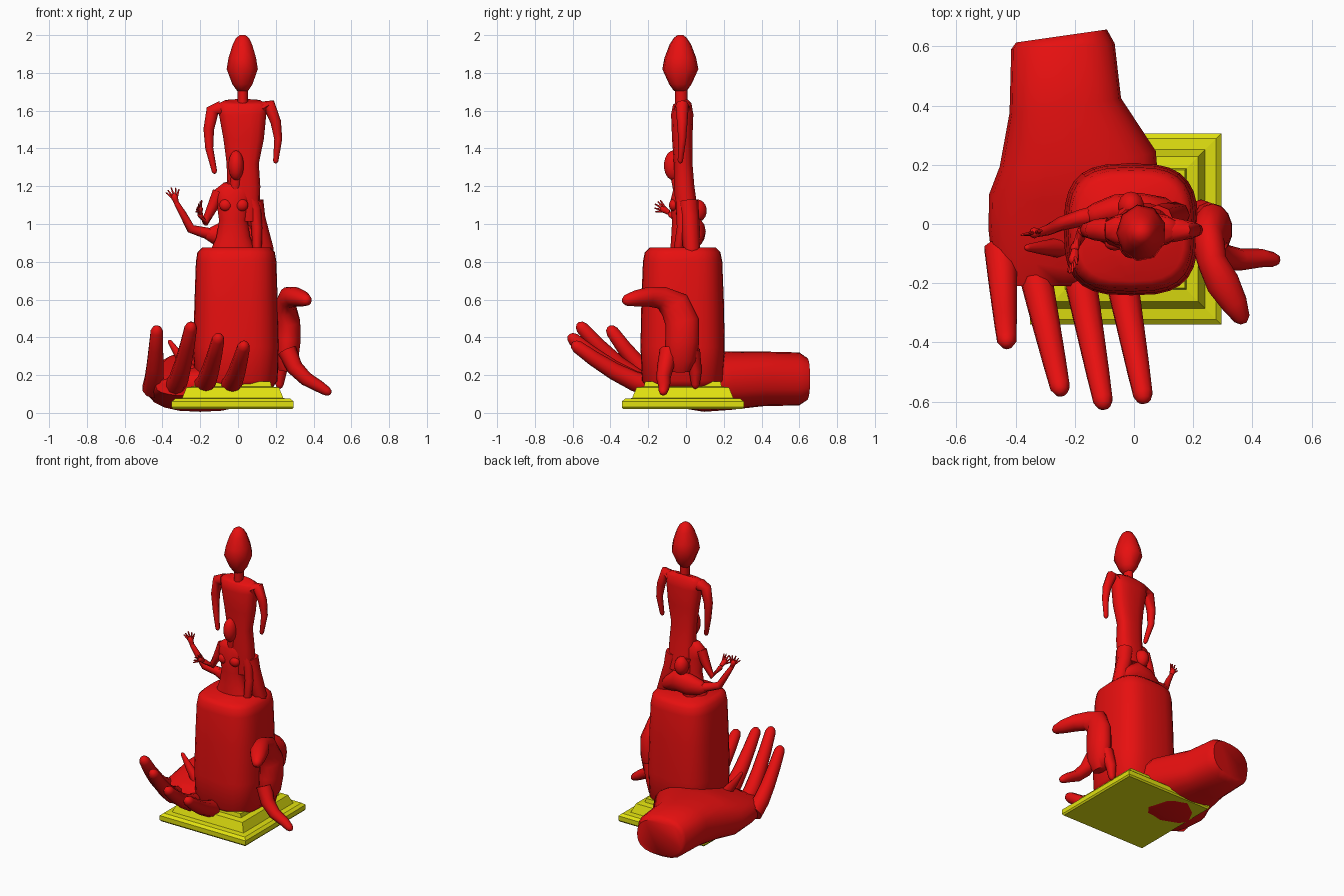
import bpy
import bmesh
from math import cos, sin, pi
from mathutils import Vector

default = bpy.data.objects.get("Cube")
if default:
    bpy.data.objects.remove(default, do_unlink=True)

X_AXIS, Y_AXIS, Z_AXIS = Vector((1, 0, 0)), Vector((0, 1, 0)), Vector((0, 0, 1))


def material(name, colour):
    mat = bpy.data.materials.new(name)
    mat.use_nodes = True
    mat.diffuse_color = colour
    mat.node_tree.nodes["Principled BSDF"].inputs["Base Color"].default_value = colour
    return mat


RED = material("bright red", (.8, .005, .005, 1))
YELLOW = material("yellow", (.75, .75, .005, 1))


def finish(name, bm, mat, angle):
    bmesh.ops.recalc_face_normals(bm, faces=bm.faces)
    mesh = bpy.data.meshes.new(name)
    bm.to_mesh(mesh)
    bm.free()
    mesh.materials.append(mat)
    obj = bpy.data.objects.new(name, mesh)
    bpy.context.collection.objects.link(obj)
    bpy.ops.object.select_all(action='DESELECT')
    obj.select_set(True)
    bpy.context.view_layer.objects.active = obj
    if angle:
        bpy.ops.object.shade_smooth_by_angle(angle=angle)
    return obj


def power(value, exponent):
    return (1 if value >= 0 else -1) * abs(value) ** exponent


def loft(name, sections, reference=Y_AXIS, sides=12, squareness=2, mat=RED):
    """Skin rings along a path; each section is x, y, z, radius[, second radius]."""
    bm = bmesh.new()
    centres = [Vector(s[:3]) for s in sections]
    last = len(sections) - 1
    rings = []
    for i, section in enumerate(sections):
        tangent = (centres[min(i + 1, last)] - centres[max(i - 1, 0)]).normalized()
        across = tangent.cross(reference).normalized()
        other = across.cross(tangent)
        ring = []
        for k in range(sides):
            angle = 2 * pi * k / sides
            u = power(cos(angle), 2 / squareness) * section[3]
            v = power(sin(angle), 2 / squareness) * section[-1]
            ring.append(bm.verts.new(centres[i] + across * u + other * v))
        rings.append(ring)
    for low, high in zip(rings, rings[1:]):
        for k in range(sides):
            n = (k + 1) % sides
            bm.faces.new((low[k], low[n], high[n], high[k]))
    bm.faces.new(rings[0])
    bm.faces.new(rings[-1])
    return finish(name, bm, mat, pi / 3)


def limb(name, points, thick, thin, reference=Y_AXIS, sides=8):
    """Tapered tube with a rounded tip."""
    count = len(points) - 1
    sections = [(*p, thick + (thin - thick) * i / count) for i, p in enumerate(points)]
    end = Vector(points[-1])
    step = (end - Vector(points[-2])).normalized() * thin
    sections.append((*(end + step * .7), thin * .7))
    sections.append((*(end + step), thin * .25))
    return loft(name, sections, reference, sides)


def blob(name, centre, size):
    bm = bmesh.new()
    bmesh.ops.create_uvsphere(bm, u_segments=14, v_segments=9, radius=1)
    bmesh.ops.scale(bm, vec=Vector(size), verts=bm.verts)
    bmesh.ops.translate(bm, vec=Vector(centre), verts=bm.verts)
    return finish(name, bm, RED, pi)


def small_hand(name, wrist, direction, spread):
    """Palm and five splayed fingers."""
    wrist, direction, spread = Vector(wrist), Vector(direction).normalized(), Vector(spread)
    palm = wrist + direction * .035
    limb(name + "_palm", [wrist, wrist + direction * .02, palm], .013, .019)
    for i in range(5):
        fan = (i - 2) / 2
        base = palm + spread * fan * .015
        tip = base + (direction + spread * fan * .7).normalized() * (.05 - .012 * abs(fan))
        limb(f"{name}_finger_{i}", [base, (base + tip) / 2, tip], .007, .004, X_AXIS + Z_AXIS * .3, 6)


# Stepped square plinth
bm = bmesh.new()
rings = []
for half, z in ((.315, .02), (.323, .03), (.323, .06), (.305, .075), (.268, .078),
                (.245, .135), (.205, .14), (.2, .165)):
    rings.append([bm.verts.new((-.028 + half * sx, -.017 + half * sy, z))
                  for sx, sy in ((-1, -1), (1, -1), (1, 1), (-1, 1))])
for low, high in zip(rings, rings[1:]):
    for k in range(4):
        n = (k + 1) % 4
        bm.faces.new((low[k], low[n], high[n], high[k]))
bm.faces.new(rings[0])
bm.faces.new(rings[-1])
finish("plinth", bm, YELLOW, 0)

# Rounded drum
loft("drum", [(-.01, -.018, z, rx, ry) for z, rx, ry in (
    (.13, .19, .19), (.17, .22, .215), (.35, .227, .223), (.6, .22, .218),
    (.8, .213, .21), (.85, .205, .2), (.875, .18, .175))], sides=28, squareness=3)

# Large open hand: wrist and palm, then fingers
loft("large_palm", [
    (-.245, .635, .18, .155, .115), (-.24, .6, .18, .175, .14), (-.232, .4, .18, .19, .145),
    (-.19, .22, .17, .265, .155), (-.2, .08, .15, .29, .145),
    (-.21, -.06, .14, .285, .11), (-.235, -.15, .14, .25, .085),
    (-.235, -.21, .14, .2, .05)], Z_AXIS, 20, 2.5)
fingers = (("little", (-.45, -.08), (-.43, -.39), .43), ("ring", (-.34, -.14), (-.25, -.55), .45),
           ("middle", (-.19, -.14), (-.105, -.595), .39), ("index", (-.05, -.14), (.03, -.575), .35))
for name, base, tip, height in fingers:
    start, end = Vector((*base, .13)), Vector((*tip, height))
    path = []
    for t in (0, .3, .55, .8, 1):
        point = start.lerp(end, t)
        point.z = .13 + (height - .13) * t ** 1.5
        path.append(point)
    limb(name + "_finger", path, .058, .034, X_AXIS, 10)
limb("thumb_tip", [(-.25, -.08, .22), (-.31, -.08, .3), (-.36, -.08, .375)], .035, .012)

# Animal leaning on the drum
loft("animal_body", [
    (.25, -.03, .22, .05, .035), (.26, -.03, .28, .085, .06), (.265, -.02, .38, .09, .068),
    (.265, -.02, .48, .09, .066), (.25, -.06, .57, .085, .055), (.265, -.13, .61, .06, .05),
    (.3, -.2, .615, .052, .058), (.34, -.27, .605, .042, .045),
    (.365, -.32, .595, .028, .028), (.37, -.335, .593, .012, .012)], X_AXIS, 14)
limb("animal_front_leg", [(.26, -.09, .33), (.3, -.11, .24), (.36, -.12, .18),
                          (.43, -.115, .14), (.47, -.12, .115)], .05, .025)
limb("animal_rear_leg", [(.25, .03, .33), (.225, .05, .22), (.22, .05, .15)], .045, .022)

# Tall figure
loft("tall_torso", [(x, y, z, rx, ry) for x, y, z, rx, ry in (
    (.03, .01, 1.02, .085, .06), (.03, -.01, 1.2, .088, .055), (.025, -.015, 1.32, .085, .05),
    (.03, -.02, 1.45, .107, .055), (.025, -.02, 1.58, .125, .06),
    (.025, -.02, 1.635, .135, .05), (.025, -.025, 1.65, .1, .035))], sides=14, squareness=2.6)
loft("tall_neck", [(.025, -.025, z, .028, .033) for z in (1.62, 1.75)], sides=8)
loft("tall_head", [(.025, -.03, z, rx, ry) for z, rx, ry in (
    (1.705, .03, .035), (1.74, .055, .06), (1.82, .085, .097), (1.88, .075, .085),
    (1.95, .053, .058), (1.985, .035, .035), (2, .015, .015))], sides=9)
limb("tall_right_arm", [(-.09, -.02, 1.61), (-.135, -.02, 1.6), (-.155, -.02, 1.5),
                        (-.152, -.02, 1.4), (-.125, -.04, 1.28)], .042, .014)
limb("tall_left_arm", [(.13, -.02, 1.61), (.165, -.02, 1.63), (.2, -.02, 1.54),
                       (.213, -.02, 1.45), (.2, -.03, 1.335)], .042, .014)
for name, hip, foot in (("left", .08, .145), ("right", -.01, -.06)):
    limb(f"tall_{name}_leg", [(hip, .01, 1.12), (hip + .015, .02, 1.03), (foot, .03, .86)], .055, .045)

# Small seated figure in front
loft("seated_torso", [(-.025, y, z, rx, ry) for y, z, rx, ry in (
    (-.02, .86, .12, .065), (-.02, .93, .09, .06), (-.02, 1.02, .075, .055),
    (-.025, 1.12, .09, .06), (-.02, 1.18, .1, .05), (-.03, 1.215, .055, .035))], sides=14)
limb("seated_neck", [(-.015, -.04, 1.19), (-.01, -.06, 1.27)], .03, .025)
blob("seated_head", (-.01, -.065, 1.31), (.042, .052, .08))
for x in (-.065, .02):
    blob("seated_chest", (x, -.065, 1.1), (.035, .025, .032))
limb("seated_right_arm", [(-.1, -.02, 1.17), (-.135, -.02, 1.09), (-.175, -.03, 1.01),
                          (-.2, -.08, 1.05)], .035, .016)
small_hand("seated_right_hand", (-.2, -.09, 1.06), (-.1, -.8, .5), (.4, .3, .8))
limb("seated_left_arm", [(.06, -.02, 1.17), (.09, -.02, 1.08), (.1, -.02, .98), (.1, -.04, .87)], .036, .025)

# Crouching figure behind, with a raised arm
loft("crouching_body", [
    (.14, .03, .89, .02, .03), (.1, .04, .92, .05, .05), (.02, .05, .96, .075, .055),
    (-.06, .05, .95, .07, .05), (-.13, .03, .94, .05, .04), (-.17, .02, .945, .025, .025)])
blob("crouching_head", (-.01, .06, 1.07), (.045, .05, .06))
limb("crouching_raised_arm", [(-.12, .03, .94), (-.18, .02, .955), (-.25, 0, .975),
                              (-.29, -.02, 1.05), (-.325, -.03, 1.11)], .034, .014)
small_hand("crouching_raised_hand", (-.325, -.03, 1.11), (-.35, 0, 1), (.9, .2, .2))
